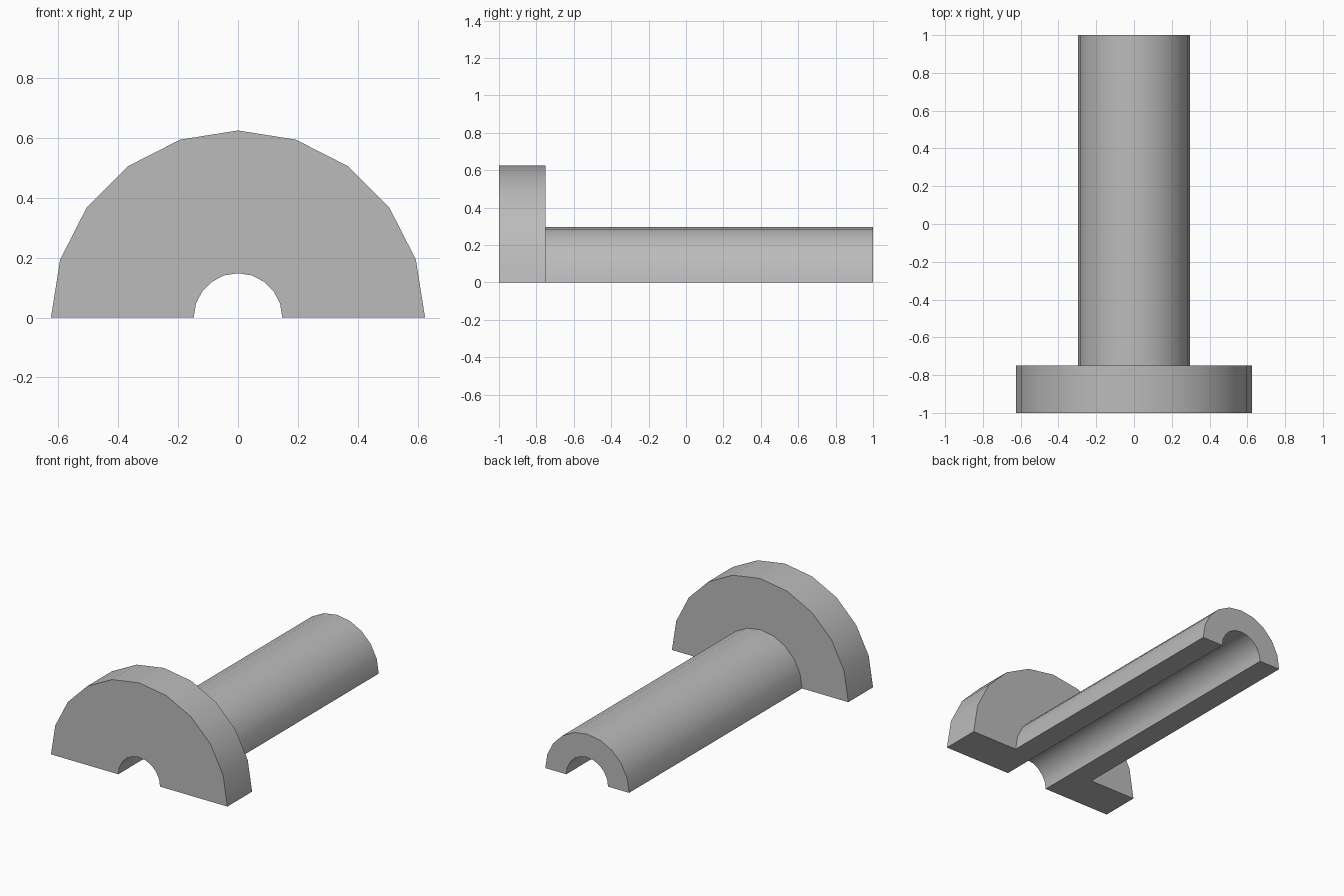
import bpy, bmesh
from math import pi, radians
from mathutils import Matrix

old = bpy.data.objects.get("Cube")
if old:
    bpy.data.objects.remove(old, do_unlink=True)

BORE, TUBE, FLANGE = 0.148, 0.297, 0.625   # radii
FRONT, STEP, BACK = -1.0, -0.75, 1.0       # positions along y
STEPS = 10                                 # facets in the half turn

grey = bpy.data.materials.new("plain grey")
grey.use_nodes = True
colour = (0.5, 0.5, 0.5, 1)
grey.diffuse_color = colour
grey.node_tree.nodes["Principled BSDF"].inputs["Base Color"].default_value = colour

# L-shaped wall section (radius, y), swept half a turn about the y axis
section = [(BORE, FRONT), (FLANGE, FRONT), (FLANGE, STEP),
           (TUBE, STEP), (TUBE, BACK), (BORE, BACK)]
bm = bmesh.new()
rings = []
for i in range(STEPS + 1):
    turn = Matrix.Rotation(-pi * i / STEPS, 3, 'Y')
    rings.append([bm.verts.new(turn @ Matrix.Identity(3).col[0] * r
                               + Matrix.Identity(3).col[1] * y) for r, y in section])
for a, b in zip(rings, rings[1:]):
    for j in range(len(section)):
        k = (j + 1) % len(section)
        bm.faces.new((a[j], a[k], b[k], b[j]))

# Flat cut faces underneath
bm.faces.new(rings[0])
bm.faces.new(rings[-1])
bmesh.ops.recalc_face_normals(bm, faces=bm.faces)

# Join the sectors of each flat ring into one face
flat = [e for e in bm.edges if len(e.link_faces) == 2
        and e.calc_face_angle() < 0.001]
bmesh.ops.dissolve_edges(bm, edges=flat, use_verts=False)

mesh = bpy.data.meshes.new("half_flanged_tube")
bm.to_mesh(mesh)
bm.free()
mesh.materials.append(grey)
tube = bpy.data.objects.new("half_flanged_tube", mesh)
bpy.context.collection.objects.link(tube)
bpy.ops.object.select_all(action='DESELECT')
tube.select_set(True)
bpy.context.view_layer.objects.active = tube
bpy.ops.object.shade_smooth_by_angle(angle=radians(30))
